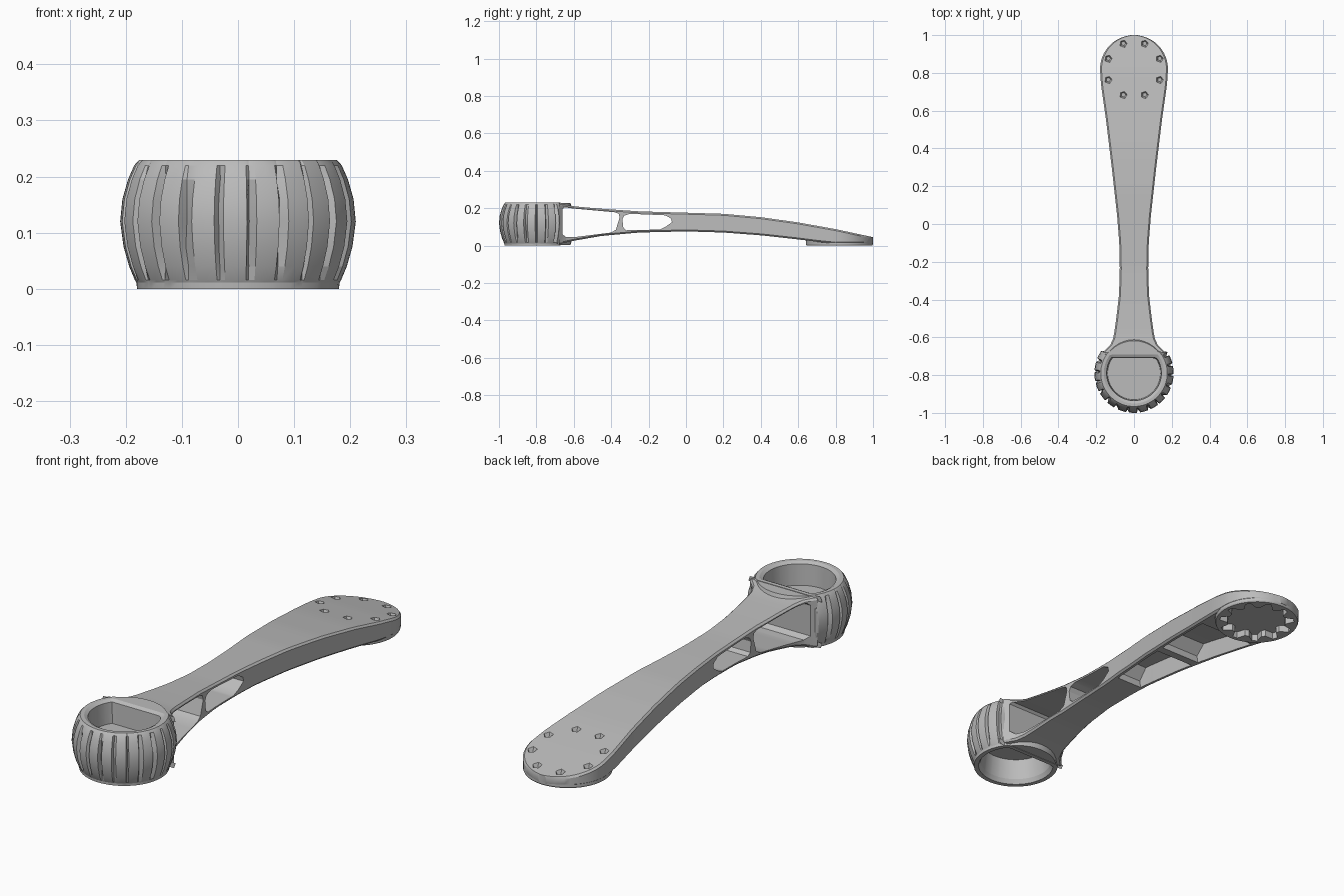
import bpy, bmesh, math, random
from math import sin, cos, pi, radians, sqrt

if "Cube" in bpy.data.objects:
    bpy.data.objects.remove(bpy.data.objects["Cube"], do_unlink=True)
random.seed(4)

# One plain grey for the whole tool
grey = bpy.data.materials.new("plain grey")
grey.use_nodes = True
COLOR = (0.5, 0.5, 0.5, 1)
grey.diffuse_color = COLOR
grey.node_tree.nodes["Principled BSDF"].inputs["Base Color"].default_value = COLOR

HEAD_Y, PAD_Y, PAD_R = -0.79, 0.82, 0.18


def loft(name, rings):
    """Skin a list of equal-length closed rings and cap both ends."""
    bm = bmesh.new()
    loops = [[bm.verts.new(p) for p in ring] for ring in rings]
    n = len(loops[0])
    for a, b in zip(loops, loops[1:]):
        for i in range(n):
            j = (i + 1) % n
            bm.faces.new((a[i], a[j], b[j], b[i]))
    bm.faces.new(loops[0][::-1])
    bm.faces.new(loops[-1])
    bmesh.ops.recalc_face_normals(bm, faces=bm.faces)
    mesh = bpy.data.meshes.new(name)
    bm.to_mesh(mesh)
    bm.free()
    mesh.materials.append(grey)
    ob = bpy.data.objects.new(name, mesh)
    bpy.context.collection.objects.link(ob)
    return ob


def activate(ob):
    bpy.ops.object.select_all(action='DESELECT')
    ob.select_set(True)
    bpy.context.view_layer.objects.active = ob


def cut(ob, cutter):
    mod = ob.modifiers.new("cut", 'BOOLEAN')
    mod.operation, mod.solver, mod.object = 'DIFFERENCE', 'EXACT', cutter
    activate(ob)
    bpy.ops.object.modifier_apply(modifier=mod.name)
    bpy.data.objects.remove(cutter, do_unlink=True)


def smooth(ob, angle):
    activate(ob)
    bpy.ops.object.shade_smooth_by_angle(angle=radians(angle))


def lerp(points, y):
    for (a, va), (b, vb) in zip(points, points[1:]):
        if y <= b:
            return va + (vb - va) * (y - a) / (b - a)
    return points[-1][1]


# Handle outline: half width, top height and bottom height along y
WIDTH = [(-.68, .165), (-.65, .13), (-.6, .108), (-.5, .094), (-.38, .08), (-.25, .075),
         (-.1, .078), (.05, .09), (.3, .118), (.55, .148), (.74, .175), (.82, .18)]
TOP = [(-.68, .225), (-.6, .21), (-.45, .197), (-.25, .183), (0, .176), (.2, .17),
       (.4, .152), (.6, .124), (.8, .088), (1, .045)]
BOTTOM = [(-.68, .008), (-.6, .026), (-.45, .052), (-.25, .07), (0, .076), (.2, .07),
          (.4, .055), (.6, .033), (.72, .018), (.8, .01), (1, .01)]


def half_width(y):
    if y > PAD_Y:
        return sqrt(max(PAD_R ** 2 - (y - PAD_Y) ** 2, 0.0004))
    return lerp(WIDTH, y)


def handle_ring(y):
    w, t, b, c = half_width(y), lerp(TOP, y), lerp(BOTTOM, y), 0.008
    half = [(w - c, b), (w, b + c), (w, t - c), (w - c, t)]
    return [(x, y, z) for x, z in half] + [(-x, y, z) for x, z in half[::-1]]


ys = [-.68 + 1.5 * i / 40 for i in range(41)]
ys += [PAD_Y + PAD_R * sin(pi / 2 * i / 12) for i in range(1, 13)]
handle = loft("handle", [handle_ring(y) for y in ys])

# Side windows running right through the front half
WINDOWS = [
    [(-.66, .06), (-.64, .045), (-.6, .045), (-.4, .07), (-.375, .085), (-.355, .15),
     (-.36, .17), (-.38, .178), (-.6, .198), (-.65, .205), (-.66, .195)],
    [(-.335, .095), (-.32, .082), (-.14, .086), (-.11, .1), (-.075, .125), (-.08, .145),
     (-.11, .162), (-.3, .17), (-.33, .16), (-.34, .14)],
]
for outline in WINDOWS:
    cut(handle, loft("window_cutter", [[(x, y, z) for y, z in outline] for x in (-.3, .3)]))

# Ribbed pockets hollowing the underside
for y0, y1 in ((-.03, .27), (.31, .62)):
    rings = []
    for i in range(9):
        y = y0 + (y1 - y0) * i / 8
        w, b = half_width(y) - 0.018, lerp(BOTTOM, y) - 0.02
        roof = lerp(TOP, y) - 0.02 if 0 < i < 8 else lerp(BOTTOM, y) + 0.03
        rings.append([(w, y, b), (w - .008, y, roof), (-w + .008, y, roof), (-w, y, b)])
    cut(handle, loft("pocket_cutter", rings))


def disc(radius, z, n, cx=0.0, cy=PAD_Y):
    return [(cx + radius * cos(2 * pi * i / n), cy + radius * sin(2 * pi * i / n), z)
            for i in range(n)]


# Toothed recess under the round end
def gear(z):
    pts = []
    for i in range(44):
        r = 0.16 if i % 4 < 2 else 0.125
        a = 2 * pi * i / 44
        pts.append((r * cos(a), PAD_Y + r * sin(a), z))
    return pts


cut(handle, loft("recess_cutter", [gear(-.02), gear(.03)]))

# Ring of small dents on top of the round end
for k in range(8):
    a = radians(22.5 + 45 * k)
    x, y = 0.147 * cos(a), PAD_Y + 0.147 * sin(a)
    z = lerp(TOP, y)
    cut(handle, loft("dent_cutter", [disc(.012, z - .016, 5, x, y), disc(.026, z + .012, 5, x, y)]))
smooth(handle, 25)

# Round pad under the end, open in the middle with the same teeth
pad = loft("pad", [disc(.176, 0, 48), disc(.179, .006, 48), disc(.179, .03, 48)])
cut(pad, loft("pad_cutter", [gear(-.02), gear(.06)]))
smooth(pad, 25)

# Head: barrel cup with a flat back, grooved tread and a D-shaped opening
TREADS = 22
angles = []
for k in range(TREADS):
    start = 2 * pi * (k + random.uniform(-.1, .1)) / TREADS
    angles += [(start + f * 2 * pi / TREADS, d) for f, d in ((0, 0), (.35, 0), (.7, 0), (.8, 1))]


def head_ring(radius, z, flat, groove=0.0):
    pts = []
    for a, deep in angles:
        r = radius - (groove * random.uniform(.5, 1.2) if deep and sin(a) < .55 else 0)
        if sin(a) > 0.01:
            r = min(r, flat / sin(a))
        pts.append((r * cos(a), HEAD_Y + r * sin(a), z))
    return pts


BACK = 0.118
profile = [(.14, .11, .085), (.15, .02, .09), (.16, 0, .1),
           (.18, 0, BACK), (.181, .011, BACK)]
tread = [(.184, .016, .002), (.194, .04, .013), (.204, .075, .018), (.21, .12, .018),
         (.206, .16, .018), (.196, .195, .014), (.185, .22, .004)]
rim = [(.176, .23, BACK), (.16, .23, .1), (.145, .222, .084), (.14, .13, .08)]
rings = [head_ring(*p) for p in profile]
rings += [head_ring(r, z, BACK, g) for r, z, g in tread]
rings += [head_ring(*p) for p in rim]
head = loft("head", rings)
smooth(head, 20)

# Rounded collars blending the handle plates into the head
for name, z0, z1, sign in (("upper_collar", .206, .228, 1), ("lower_collar", .002, .026, -1)):
    def arc(z, r):
        return [(r * cos(pi * i / 20), HEAD_Y + max(r * sin(pi * i / 20), .1), z)
                for i in range(21)]
    lo, hi = (.18, .172) if sign > 0 else (.172, .18)
    smooth(loft(name, [arc(z0, lo), arc(z1, hi)]), 30)
